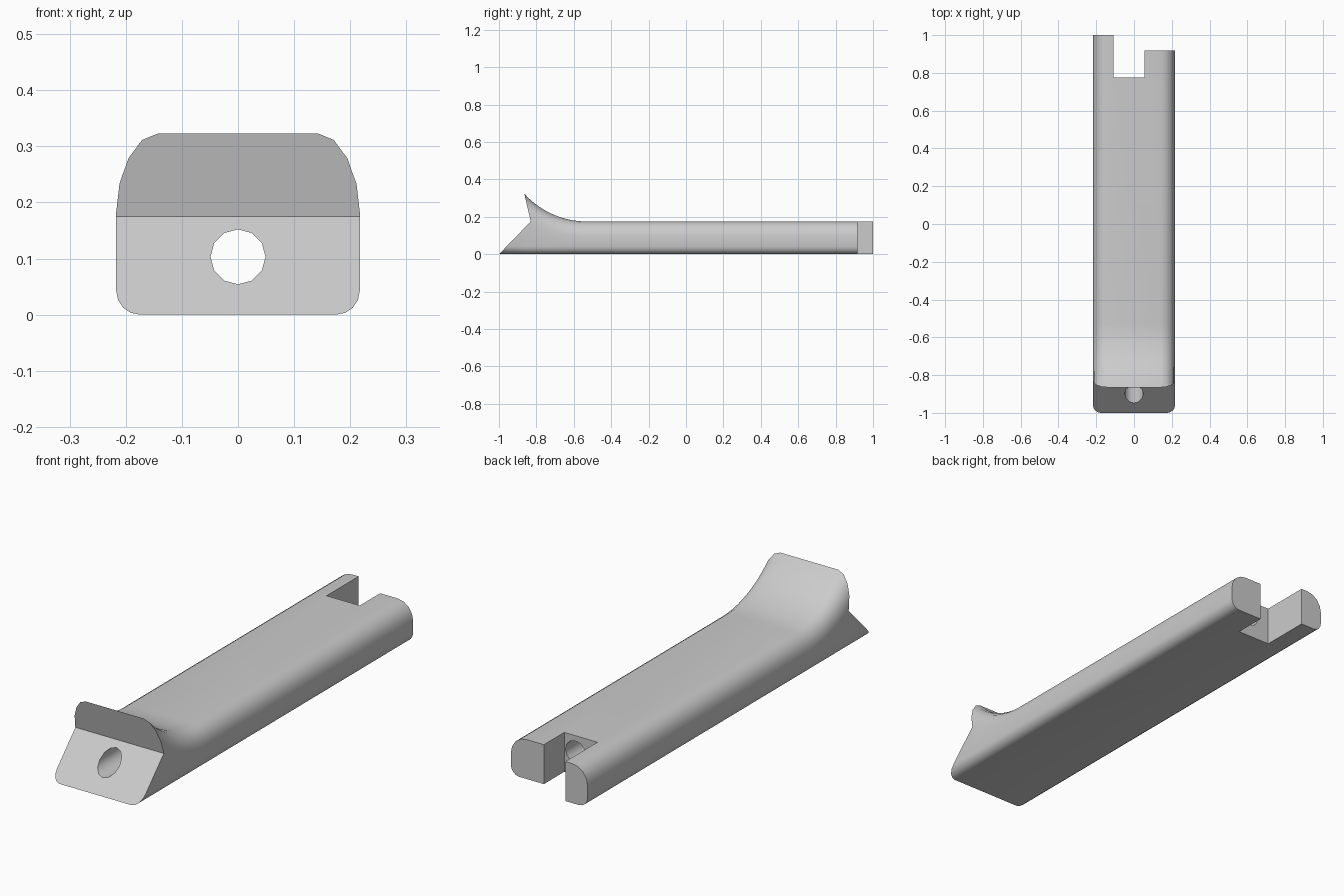
import bpy, bmesh, math

cube = bpy.data.objects.get("Cube")
if cube:
    bpy.data.objects.remove(cube, do_unlink=True)

HALF_W, TOP = 0.217, 0.175
CURVE_Y, CURVE_R = -0.53, 0.452
LIP_Y = -0.865

grey = bpy.data.materials.new("plain grey")
grey.use_nodes = True
grey.diffuse_color = (0.6, 0.6, 0.6, 1)
grey.node_tree.nodes["Principled BSDF"].inputs["Base Color"].default_value = (0.6, 0.6, 0.6, 1)


def finish(name, bm):
    bmesh.ops.recalc_face_normals(bm, faces=bm.faces)
    mesh = bpy.data.meshes.new(name)
    bm.to_mesh(mesh)
    bm.free()
    mesh.materials.append(grey)
    obj = bpy.data.objects.new(name, mesh)
    bpy.context.scene.collection.objects.link(obj)
    return obj


def top_at(y):
    """Height and slope of the upper surface: flat, then an arc up to the lip."""
    d = max(0, CURVE_Y - max(y, LIP_Y))
    root = math.sqrt(CURVE_R ** 2 - d ** 2)
    slope = d / root
    return TOP + CURVE_R - root + slope * max(0, LIP_Y - y), slope


def section(y, steps=4):
    """Rounded cross-section at y, with larger rounding on the upper corners."""
    height, slope = top_at(y)
    rz = 0.08 * math.sqrt(1 + slope ** 2)
    corners = [(1, height - rz, 0.075, rz, 0), (-1, height - rz, 0.075, rz, 90),
               (-1, 0.042, 0.042, 0.042, 180), (1, 0.042, 0.042, 0.042, 270)]
    points = []
    for side, cz, rx, r, start in corners:
        for i in range(steps + 1):
            a = math.radians(start + 90 * i / steps)
            points.append((side * (HALF_W - rx) + rx * math.cos(a), y, cz + r * math.sin(a)))
    return points


def loft(name, rings):
    bm = bmesh.new()
    rows = [[bm.verts.new(p) for p in ring] for ring in rings]
    n = len(rows[0])
    for a, b in zip(rows, rows[1:]):
        for i in range(n):
            bm.faces.new((a[i], a[(i + 1) % n], b[(i + 1) % n], b[i]))
    bm.faces.new(rows[0])
    bm.faces.new(rows[-1])
    return finish(name, bm)


def box(name, x0, x1, y0, y1):
    return loft(name, [[(x0, y, -1), (x1, y, -1), (x1, y, 1), (x0, y, 1)] for y in (y0, y1)])


# Bar with the raised lip, overlong at the front
stations = [-1.1] + [LIP_Y + (CURVE_Y - LIP_Y) * i / 12 for i in range(13)] + [1]
body = loft("body", [section(y) for y in stations])

# Front: sloping face below, undercut lip above
outline = [(-1.194, -0.2), (-1, 0), (-0.83, TOP), (LIP_Y, 0.325), (-1.028, 1.025),
           (-1.5, 1.025), (-1.5, -0.2)]
front_cutter = loft("front_cutter", [[(x, y, z) for y, z in outline] for x in (-0.5, 0.5)])

# Rear slot, shortened left arm and lengthwise bore
slot_cutter = box("slot_cutter", -0.108, 0.055, 0.775, 1.2)
arm_cutter = box("arm_cutter", 0.0, 0.5, 0.918, 1.2)
turns = [math.tau * i / 12 for i in range(12)]
bore_cutter = loft("bore_cutter", [[(0.049 * math.cos(a), y, 0.103 + 0.049 * math.sin(a))
                                    for a in turns] for y in (-1.3, 1.3)])

cutters = [front_cutter, slot_cutter, arm_cutter, bore_cutter]
for cutter in cutters:
    cutter.hide_render = True
    mod = body.modifiers.new(cutter.name, "BOOLEAN")
    mod.operation = "DIFFERENCE"
    mod.solver = "EXACT"
    mod.object = cutter

# Apply the cuts and drop the helpers
bpy.ops.object.select_all(action="DESELECT")
bpy.context.view_layer.objects.active = body
body.select_set(True)
for cutter in cutters:
    bpy.ops.object.modifier_apply(modifier=cutter.name)
    bpy.data.objects.remove(cutter, do_unlink=True)
bpy.ops.object.shade_smooth_by_angle(angle=math.radians(35))
